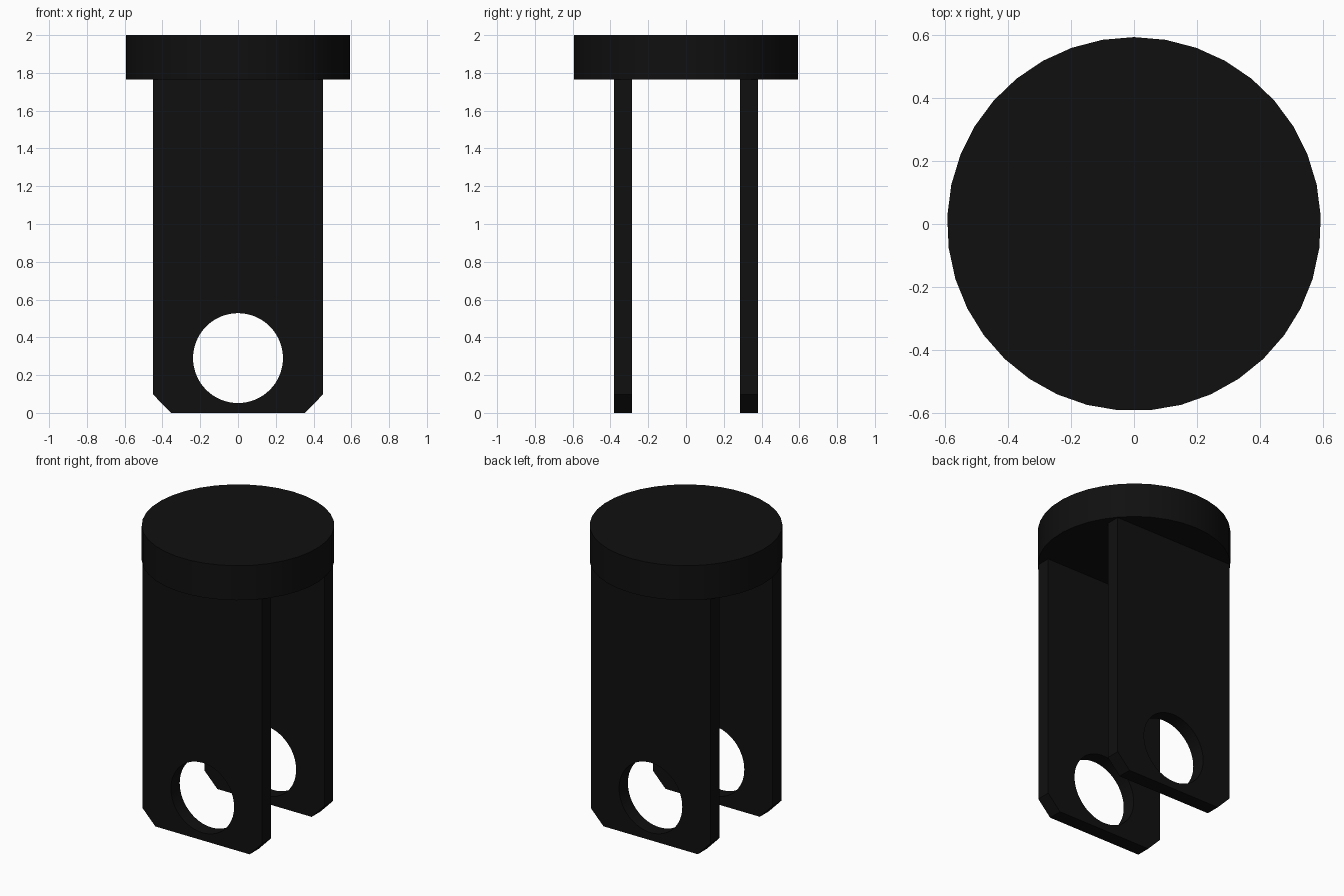
import bpy, bmesh, math
from mathutils import Vector

if "Cube" in bpy.data.objects:
    bpy.data.objects.remove(bpy.data.objects["Cube"])

black = bpy.data.materials.new("black")
black.diffuse_color = (0.005, 0.005, 0.005, 1)
black.use_nodes = True
black.node_tree.nodes["Principled BSDF"].inputs["Base Color"].default_value = black.diffuse_color


def add_object(name, bm):
    bmesh.ops.recalc_face_normals(bm, faces=bm.faces)
    mesh = bpy.data.meshes.new(name)
    bm.to_mesh(mesh)
    bm.free()
    mesh.materials.append(black)
    obj = bpy.data.objects.new(name, mesh)
    bpy.context.collection.objects.link(obj)
    return obj


def add_loop(bm, points, y):
    verts = [bm.verts.new((x, y, z)) for x, z in points]
    return [bm.edges.new((verts[i - 1], verts[i])) for i in range(len(verts))]


# Side plate: chamfered outline with a round pin hole, extruded in y
def side_plate(name, y_start, thickness=0.095):
    outline = [(-0.355, 0), (0.355, 0), (0.45, 0.098), (0.45, 1.767),
               (-0.45, 1.767), (-0.45, 0.098)]
    n = 64
    hole = [(0.238 * math.cos(i * math.tau / n), 0.29 + 0.238 * math.sin(i * math.tau / n))
            for i in range(n)]
    bm = bmesh.new()
    edges = add_loop(bm, outline, y_start) + add_loop(bm, hole, y_start)
    bmesh.ops.triangle_fill(bm, use_beauty=True, edges=edges, normal=Vector((0, -1, 0)))
    ext = bmesh.ops.extrude_face_region(bm, geom=bm.faces[:], use_keep_orig=True)
    moved = [g for g in ext["geom"] if isinstance(g, bmesh.types.BMVert)]
    bmesh.ops.translate(bm, verts=moved, vec=(0, thickness, 0))
    return add_object(name, bm)


side_plate("front_plate", -0.382)
side_plate("back_plate", 0.285)

# Round cap on top of the plates
cap = bmesh.new()
bmesh.ops.create_cone(cap, cap_ends=True, segments=37, radius1=0.594, radius2=0.594, depth=0.235)
bmesh.ops.translate(cap, verts=cap.verts, vec=(0, 0, 2 - 0.235 / 2))
cap_obj = add_object("round_cap", cap)

# Smooth shading on the curved walls only
for obj in bpy.context.collection.objects:
    obj.select_set(True)
bpy.context.view_layer.objects.active = cap_obj
bpy.ops.object.shade_smooth_by_angle(angle=math.radians(30))
